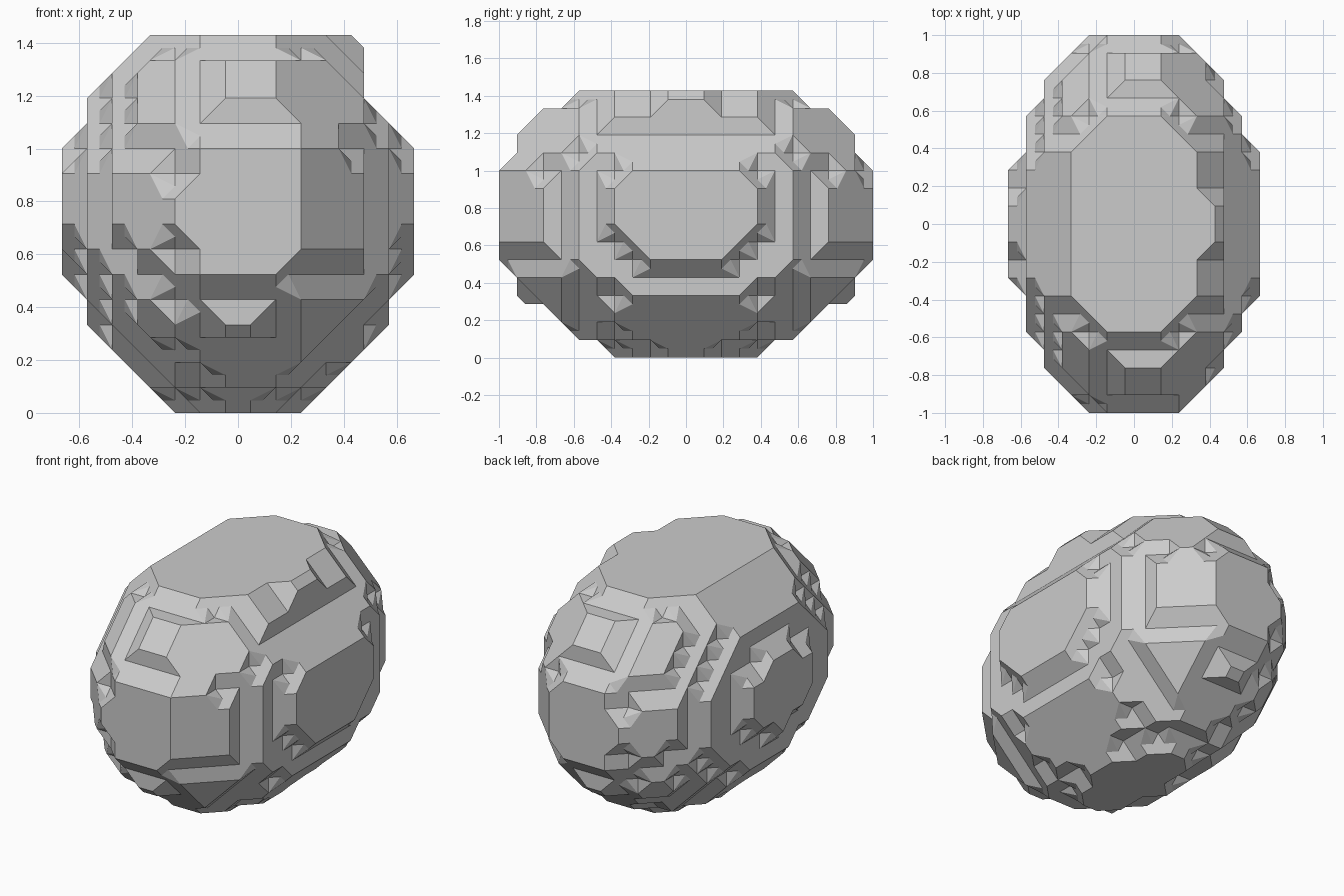
import bpy, bmesh
from itertools import product

if "Cube" in bpy.data.objects:
    bpy.data.objects.remove(bpy.data.objects["Cube"])

H = 2 / 21                      # lattice step
CORNERS = list(product((0, 1), repeat=3))
_cache = {}


def inside(x, y, z):
    """Egg-shaped boulder sampled on the lattice, with a clipped flat top."""
    if z > 15 or z < 0 or abs(y) > 10 or abs(x) > 7:
        return False
    if x > 5 and z > 12:        # shoulder cut on the right
        return False
    if (x, y, z) == (2.5, -10, 10.5):   # small bump on the front face
        return True
    return ((x - .11) ** 2 / 48.93 + y * y / 119.9 + (z - 8.14) ** 2 / 68) <= 1


def cell_faces(code):
    """Facets separating filled and empty corners of one lattice cell."""
    if code in _cache:
        return _cache[code]
    filled = [c for c, f in zip(CORNERS, code) if f]
    empty = [c for c, f in zip(CORNERS, code) if not f]
    pts = set(filled)
    for a in filled:
        for b in empty:
            if sum(abs(p - q) for p, q in zip(a, b)) == 1:
                pts.add(tuple((p + q) / 2 for p, q in zip(a, b)))
    tm = bmesh.new()
    for p in sorted(pts):
        tm.verts.new(p)
    bmesh.ops.convex_hull(tm, input=tm.verts[:])
    out = []
    for f in tm.faces:
        cs = [tuple(v.co) for v in f.verts]
        on_wall = any(all(abs(c[i] - w) < 1e-4 for c in cs)
                      for i in range(3) for w in (0, 1))
        if not on_wall:
            out.append(cs)
    tm.free()
    _cache[code] = out
    return out


# Boulder: chamfered surface around the filled lattice points
bm = bmesh.new()
for i, j, k in product(range(-9, 9), range(-12, 12), range(-2, 17)):
    o = (i + .5, j, k + .5)
    code = tuple(inside(o[0] + a, o[1] + b, o[2] + c) for a, b, c in CORNERS)
    if any(code) and not all(code):
        for cs in cell_faces(code):
            bm.faces.new([bm.verts.new([(o[n] + c[n]) * H for n in range(3)])
                          for c in cs])
bmesh.ops.remove_doubles(bm, verts=bm.verts[:], dist=H * .01)
bmesh.ops.recalc_face_normals(bm, faces=bm.faces[:])
# Merge coplanar facets into clean flat planes
bmesh.ops.dissolve_limit(bm, angle_limit=.02, verts=bm.verts[:], edges=bm.edges[:])

mesh = bpy.data.meshes.new("boulder")
bm.to_mesh(mesh)
bm.free()
bpy.context.collection.objects.link(bpy.data.objects.new("boulder", mesh))
